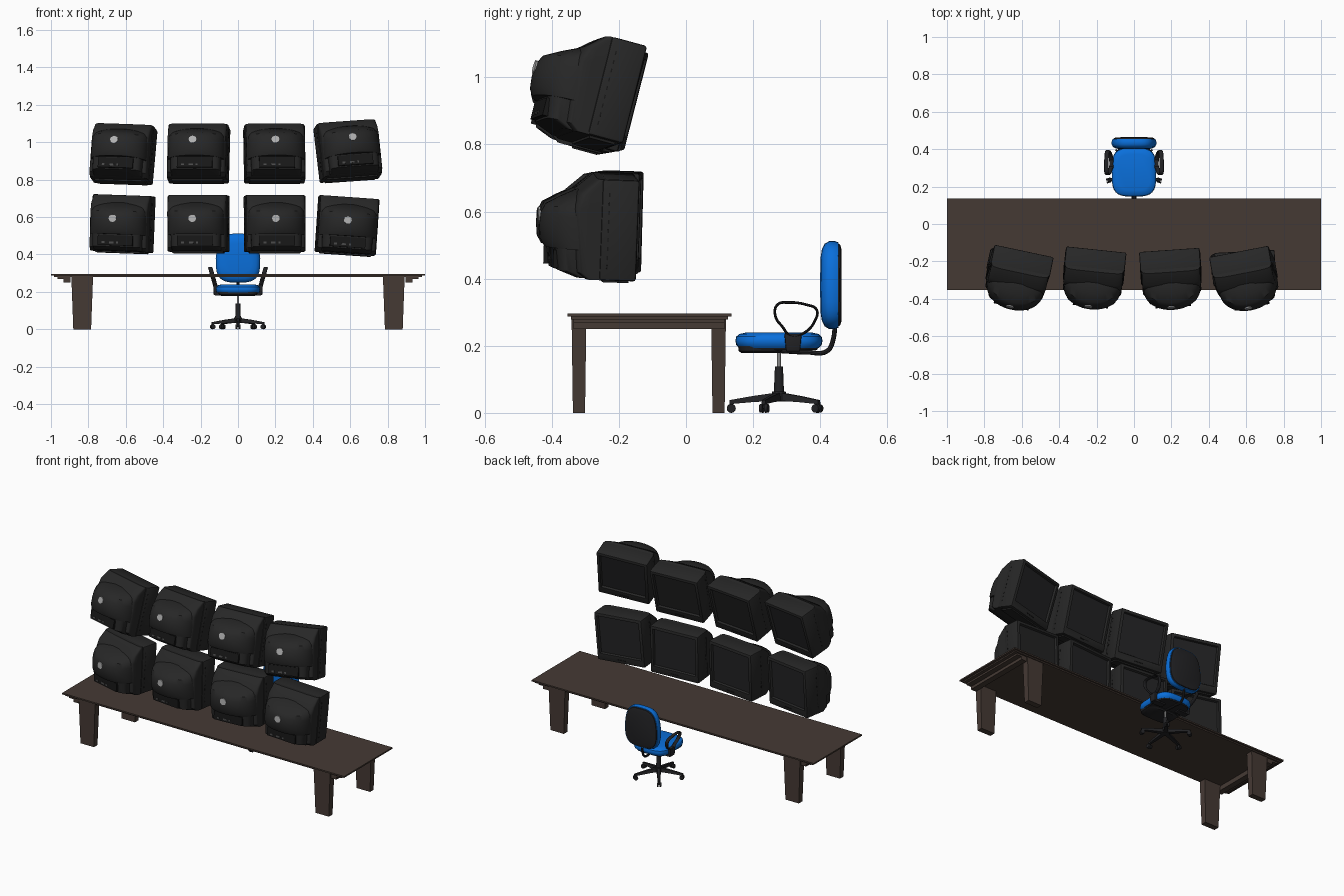
import bpy, bmesh
from math import sin, cos, pi, radians
from mathutils import Vector, Matrix

if "Cube" in bpy.data.objects:
    bpy.data.objects.remove(bpy.data.objects["Cube"])


def material(name, r, g, b):
    m = bpy.data.materials.new(name)
    m.use_nodes = True
    m.diffuse_color = (r, g, b, 1)
    m.node_tree.nodes["Principled BSDF"].inputs["Base Color"].default_value = (r, g, b, 1)
    return m


WOOD = material("dark wood", 0.06, 0.042, 0.034)
CASE = material("black casing", 0.02, 0.02, 0.02)
GLASS = material("dark screen", 0.017, 0.017, 0.018)
PANEL = material("socket panel", 0.009, 0.009, 0.009)
BADGE = material("light grey", 0.45, 0.45, 0.45)
SOCKET = material("socket grey", 0.07, 0.07, 0.07)
BLUE = material("blue fabric", 0.003, 0.16, 0.71)
PLASTIC = material("chair plastic", 0.016, 0.016, 0.018)
STEEL = material("steel", 0.25, 0.25, 0.25)


def box(bm, lo, hi, mat=0, taper=1.0, bevel=0.0):
    """Box from corner to corner; taper scales the bottom face."""
    lo, hi = Vector(lo), Vector(hi)
    mid, size = (lo + hi) / 2, hi - lo
    before = set(bm.faces)
    verts = bmesh.ops.create_cube(bm, size=1)["verts"]
    for v in verts:
        k = taper if v.co.z < 0 else 1
        v.co = mid + Vector((v.co.x * size.x * k, v.co.y * size.y * k, v.co.z * size.z))
    if bevel:
        edges = list({e for v in verts for e in v.link_edges})
        bmesh.ops.bevel(bm, geom=edges, offset=bevel, segments=2, profile=0.5, affect="EDGES")
    faces = [f for f in bm.faces if f not in before]
    for f in faces:
        f.material_index = mat
    return faces


def loft(bm, rings, mat=0):
    """Skin closed rings of points and cap both ends."""
    rows = [[bm.verts.new(p) for p in ring] for ring in rings]
    n = len(rows[0])
    faces = [bm.faces.new((a[i], a[(i + 1) % n], b[(i + 1) % n], b[i]))
             for a, b in zip(rows, rows[1:]) for i in range(n)]
    faces += [bm.faces.new(rows[0][::-1]), bm.faces.new(rows[-1])]
    for f in faces:
        f.material_index = mat


def rod(bm, start, end, r1, r2, mat=0, sides=16):
    start, end = Vector(start), Vector(end)
    axis = end - start
    m = Matrix.Translation((start + end) / 2) @ axis.to_track_quat("Z", "Y").to_matrix().to_4x4()
    before = set(bm.faces)
    bmesh.ops.create_cone(bm, cap_ends=True, segments=sides, radius1=r1, radius2=r2,
                          depth=axis.length, matrix=m)
    for f in bm.faces:
        if f not in before:
            f.material_index = mat


def oval(hx, hy, n, count=32):
    """Rounded rectangle outline as a superellipse."""
    def p(c):
        return abs(c) ** (2 / n) * (1 if c > 0 else -1)
    return [(hx * p(cos(2 * pi * i / count)), hy * p(sin(2 * pi * i / count))) for i in range(count)]


def finish(name, bm, *mats):
    bmesh.ops.recalc_face_normals(bm, faces=bm.faces)
    mesh = bpy.data.meshes.new(name)
    bm.to_mesh(mesh)
    bm.free()
    for m in mats:
        mesh.materials.append(m)
    ob = bpy.data.objects.new(name, mesh)
    bpy.context.collection.objects.link(ob)
    return ob


def tube(name, points, radius, mat, closed=False, widen=1.0):
    """Round tube along points; widen flattens it into a strap across x."""
    cu = bpy.data.curves.new(name, "CURVE")
    cu.dimensions = "3D"
    cu.bevel_depth, cu.bevel_resolution, cu.resolution_u = radius, 2, 6
    cu.use_fill_caps = True
    sp = cu.splines.new("BEZIER")
    sp.bezier_points.add(len(points) - 1)
    sp.use_cyclic_u = closed
    for bp, (x, y, z) in zip(sp.bezier_points, points):
        bp.co = (x / widen, y, z)
        bp.handle_left_type = bp.handle_right_type = "AUTO"
    cu.materials.append(mat)
    ob = bpy.data.objects.new(name, cu)
    ob.scale.x = widen
    bpy.context.collection.objects.link(ob)


# Table: thin top, end rails and tapered legs
bm = bmesh.new()
box(bm, (-1, -0.353, 0.287), (1, 0.135, 0.296))
box(bm, (-0.985, -0.343, 0.279), (0.985, 0.125, 0.287))
finish("table_top", bm, WOOD)
for side, s in (("left", 1), ("right", -1)):
    bm = bmesh.new()
    for inner, outer, z in ((0.895, 0.965, 0.268), (0.895, 0.932, 0.25)):
        xs = sorted((s * inner, s * outer))
        box(bm, (xs[0], -0.335, z), (xs[1], 0.115, 0.28))
    finish(side + "_table_rail", bm, WOOD)
    for end, y in (("front", -0.319), ("back", 0.097)):
        bm = bmesh.new()
        box(bm, (s * 0.833 - 0.058, y - 0.022, 0), (s * 0.833 + 0.058, y + 0.022, 0.28), taper=0.82)
        finish(f"{side}_{end}_table_leg", bm, WOOD)

# Monitor, local frame: screen plane at y = 0 facing +y
bm = bmesh.new()
cabinet = box(bm, (-0.162, -0.11, -0.15), (0.162, 0, 0.152), bevel=0.008)
front = max((f for f in cabinet if f.calc_center_median().y > -0.001), key=lambda f: f.calc_area())
bmesh.ops.inset_individual(bm, faces=[front], thickness=0.016)
for v in front.verts:
    if v.co.z < 0:
        v.co.z += 0.024
bmesh.ops.inset_individual(bm, faces=[front], thickness=0.007)
for v in front.verts:
    v.co.y -= 0.012
front.material_index = 1
box(bm, (-0.14, -0.1, -0.157), (0.14, -0.02, -0.148), taper=0.97)


def housing(levels):
    """Stack half-oval plan outlines: height, straight side, depth, half width, squareness."""
    loft(bm, [[(x, -side - y, z) for x, y in [(hw, -side + 0.08)] +
               oval(hw, depth - side, n, 48)[:25] + [(-hw, -side + 0.08)]]
              for z, side, depth, hw, n in levels])


# Squarish shell, round tube hump and flat socket box
housing([(-0.15, 0.12, 0.15, 0.157, 5), (-0.13, 0.14, 0.18, 0.157, 5), (0.06, 0.15, 0.2, 0.157, 5),
         (0.105, 0.14, 0.18, 0.157, 5), (0.151, 0.1, 0.125, 0.155, 5)])
housing([(-0.062, 0.16, 0.27, 0.153, 2.1), (-0.04, 0.16, 0.283, 0.154, 2.1), (0, 0.16, 0.287, 0.154, 2.1),
         (0.035, 0.16, 0.284, 0.153, 2.1), (0.062, 0.16, 0.27, 0.151, 2.1),
         (0.085, 0.15, 0.228, 0.142, 2.1), (0.11, 0.13, 0.175, 0.11, 2.1)])
housing([(-0.147, 0.12, 0.18, 0.132, 5), (-0.128, 0.15, 0.232, 0.134, 5), (-0.055, 0.15, 0.243, 0.136, 5)])
# Socket panel, sockets, badge disc, control strip and side vents
box(bm, (-0.095, -0.246, -0.122), (0.095, -0.23, -0.068), mat=2)
for x, w in ((-0.065, 0.008), (-0.02, 0.012), (0.012, 0.005)):
    box(bm, (x - w, -0.248, -0.112), (x + w, -0.244, -0.102), mat=4)
rod(bm, (-0.01, -0.282, 0.022), (-0.01, -0.2885, 0.022), 0.021, 0.021, mat=3, sides=12)
box(bm, (-0.03, -0.002, -0.132), (0.03, 0.002, -0.126), mat=2)
for s in (-1, 1):
    for i in range(9):
        z = -0.11 + i * 0.027
        box(bm, (s * 0.162 - 0.001, -0.09, z - 0.006), (s * 0.162 + 0.001, -0.086, z + 0.006), mat=2)
first = finish("monitor", bm, CASE, GLASS, PANEL, BADGE, SOCKET)

# Two rows of four: position, then tilt, roll and yaw in degrees
monitors = [(-0.603, -0.162, 0.562, -2, 2, -12), (-0.205, -0.154, 0.562, -2, 0, -6),
            (0.192, -0.154, 0.562, -2, 0, 4), (0.58, -0.152, 0.552, -2, 4, 3),
            (-0.6, -0.18, 0.92, -15, 2, -12), (-0.205, -0.174, 0.922, -15, 0, -6),
            (0.191, -0.176, 0.922, -15, 0, 4), (0.577, -0.182, 0.936, -15, -4, 11)]
for i, (x, y, z, tilt, roll, yaw) in enumerate(monitors):
    ob = first
    if i:
        ob = bpy.data.objects.new("monitor", first.data)
        bpy.context.collection.objects.link(ob)
    ob.name = f"{'lower' if i < 4 else 'upper'}_monitor_{i % 4 + 1}"
    ob.location = (x, y, z)
    ob.rotation_euler = (radians(tilt), radians(roll), radians(yaw))

# Chair seat: blue cushion over a black underside with a deeper front pan
CY = 0.277
bm = bmesh.new()
loft(bm, [[(x, CY + y, z) for x, y in oval(0.119 * k, 0.13 * k, 3.6)]
          for z, k in ((0.194, 0.92), (0.203, 0.98), (0.215, 1), (0.227, 0.98), (0.235, 0.91), (0.24, 0.74))])
for y0, hx, hy, levels in ((CY, 0.108, 0.118, ((0.188, 0.96), (0.196, 1))),
                           (0.222, 0.105, 0.067, ((0.178, 0.85), (0.185, 0.97), (0.2, 1)))):
    loft(bm, [[(x, y0 + y, z) for x, y in oval(hx * k, hy * k, 4)] for z, k in levels], 1)
finish("chair_seat", bm, BLUE, PLASTIC)

# Backrest: blue cushion with a black rear shell
bm = bmesh.new()
for mat, levels in ((0, [(0.4, 0.6), (0.404, 0.82), (0.412, 0.94), (0.425, 1), (0.442, 1), (0.453, 0.97)]),
                    (1, [(0.45, 0.95), (0.458, 0.92), (0.463, 0.8)])):
    loft(bm, [[(x * (1 - max(z, 0)), y + 0.1 * z * z, 0.381 + z)
               for x, z in oval(0.119 * k, 0.131 * k, 3.4)] for y, k in levels], mat)
finish("chair_backrest", bm, BLUE, PLASTIC)
tube("backrest_support", [(0, 0.442, 0.3), (0, 0.439, 0.22), (0, 0.42, 0.184), (0, 0.36, 0.181),
                          (0, 0.28, 0.185)], 0.007, PLASTIC)

# Armrests: leaning strap loops on side brackets
for side, s in (("left", 1), ("right", -1)):
    loop = [(0.312, 0.23), (0.288, 0.256), (0.266, 0.29), (0.273, 0.323), (0.305, 0.329),
            (0.36, 0.322), (0.389, 0.308), (0.386, 0.278), (0.348, 0.236)]
    tube(side + "_armrest", [(s * (0.119 + 0.28 * (z - 0.225)), y, z) for y, z in loop],
         0.004, PLASTIC, closed=True, widen=3)
    bm = bmesh.new()
    box(bm, (s * 0.122 - 0.01, 0.293, 0.183), (s * 0.122 + 0.01, 0.345, 0.237), taper=0.8, bevel=0.004)
    x = sorted((s * 0.05, s * 0.122))
    box(bm, (x[0], 0.3, 0.18), (x[1], 0.338, 0.196))
    finish(side + "_armrest_bracket", bm, PLASTIC)

# Gas column
bm = bmesh.new()
rod(bm, (0, CY, 0.13), (0, CY, 0.195), 0.006, 0.006, mat=1)
rod(bm, (0, CY, 0.04), (0, CY, 0.138), 0.016, 0.012)
finish("chair_column", bm, PLASTIC, STEEL)

# Five-spoke base with twin-wheel casters
bm = bmesh.new()
rod(bm, (0, CY, 0.034), (0, CY, 0.064), 0.024, 0.02)
for i in range(5):
    a = -pi / 2 + i * 2 * pi / 5
    d, side = Vector((cos(a), sin(a), 0)), Vector((-sin(a), cos(a), 0))
    hub = Vector((0, CY, 0))
    sections = []
    for r, w, z0, z1 in ((0.01, 0.013, 0.036, 0.06), (0.08, 0.01, 0.032, 0.05), (0.148, 0.007, 0.026, 0.038)):
        sections.append([hub + d * r + side * (w * u) + Vector((0, 0, z))
                         for u, z in ((-1, z0), (1, z0), (0.7, z1), (-0.7, z1))])
    loft(bm, sections)
    wheel = hub + d * 0.142 + Vector((0, 0, 0.0135))
    for u in (-1, 1):
        rod(bm, wheel + side * 0.003 * u, wheel + side * 0.013 * u, 0.0135, 0.0125)
    rod(bm, wheel, wheel + Vector((0, 0, 0.02)), 0.005, 0.005, sides=8)
finish("chair_base", bm, PLASTIC)

# Turn tubes into meshes and smooth shallow angles
bpy.ops.object.select_all(action="DESELECT")
for kind in ("CURVE", "MESH"):
    for ob in bpy.context.collection.objects:
        if ob.type == kind:
            ob.select_set(True)
            bpy.context.view_layer.objects.active = ob
    if kind == "CURVE":
        bpy.ops.object.convert(target="MESH")
bpy.ops.object.shade_smooth_by_angle(angle=radians(35))
